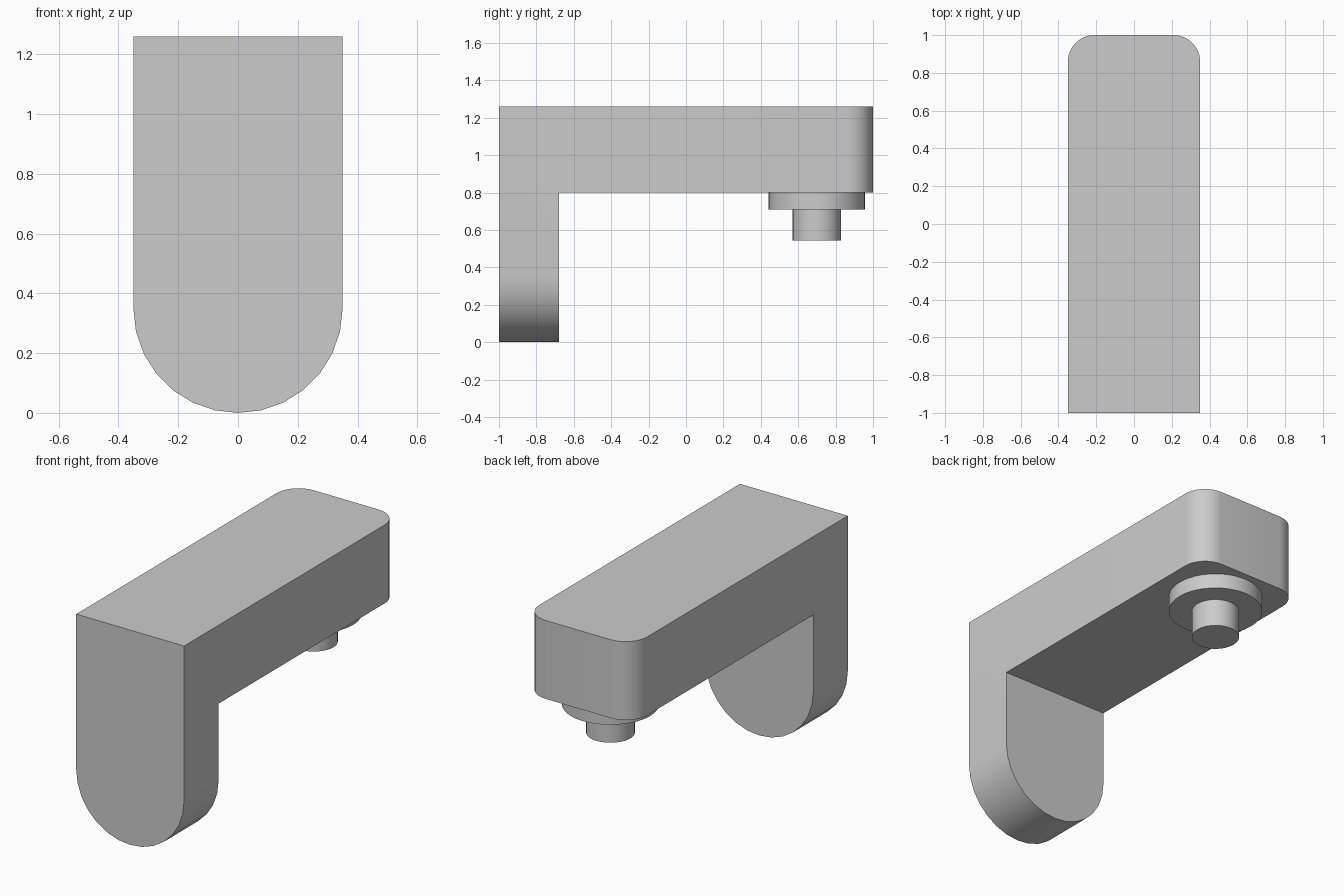
import bpy
import bmesh
import math

cube = bpy.data.objects.get("Cube")
if cube:
    bpy.data.objects.remove(cube, do_unlink=True)

# Single plain grey material
GREY = (0.6, 0.6, 0.6, 1.0)
grey = bpy.data.materials.new("plain_grey")
grey.use_nodes = True
grey.diffuse_color = GREY
grey.node_tree.nodes["Principled BSDF"].inputs["Base Color"].default_value = GREY

HALF_W = 0.35
TOP = 1.26
ARM_BOTTOM = 0.8
LEG_BACK = -0.68
PIN_Y = 0.7


def finish(obj):
    """Apply the material and smooth the rounded faces only."""
    obj.data.materials.clear()
    obj.data.materials.append(grey)
    bpy.ops.object.select_all(action="DESELECT")
    obj.select_set(True)
    bpy.context.view_layer.objects.active = obj
    bpy.ops.object.shade_smooth_by_angle(angle=math.radians(30))


def round_edges(bm, test, radius, segments):
    """Bevel every edge whose two ends pass the test."""
    edges = [e for e in bm.edges if all(test(v.co) for v in e.verts)
             and abs(e.verts[0].co.x - e.verts[1].co.x) < 0.01]
    bmesh.ops.bevel(bm, geom=edges, offset=radius, offset_type="OFFSET",
                    segments=segments, profile=0.5, affect="EDGES")


def cylinder(name, radius, bottom, top):
    bpy.ops.mesh.primitive_cylinder_add(
        vertices=32, radius=radius, depth=top - bottom,
        location=(0, PIN_Y, (bottom + top) / 2))
    obj = bpy.context.object
    obj.name = name
    finish(obj)


# Bracket: an L profile extruded across the width
bm = bmesh.new()
profile = [(-1, 0), (LEG_BACK, 0), (LEG_BACK, ARM_BOTTOM),
           (1, ARM_BOTTOM), (1, TOP), (-1, TOP)]
face = bm.faces.new([bm.verts.new((-HALF_W, y, z)) for y, z in profile])
side = bmesh.ops.extrude_face_region(bm, geom=[face])["geom"]
bmesh.ops.translate(bm, vec=(2 * HALF_W, 0, 0),
                    verts=[g for g in side if isinstance(g, bmesh.types.BMVert)])
bmesh.ops.recalc_face_normals(bm, faces=bm.faces)

# Half-round foot of the leg and rounded far end of the arm
round_edges(bm, lambda co: co.z < 0.01, HALF_W - 0.0002, 7)
round_edges(bm, lambda co: co.y > 0.99, 0.14, 8)
bmesh.ops.remove_doubles(bm, verts=bm.verts, dist=0.001)
bmesh.ops.recalc_face_normals(bm, faces=bm.faces)

mesh = bpy.data.meshes.new("bracket")
bm.to_mesh(mesh)
bm.free()
bracket = bpy.data.objects.new("bracket", mesh)
bpy.context.collection.objects.link(bracket)
finish(bracket)

# Collar and pin under the far end of the arm
cylinder("collar", 0.258, 0.71, ARM_BOTTOM)
cylinder("pin", 0.13, 0.545, 0.71)
